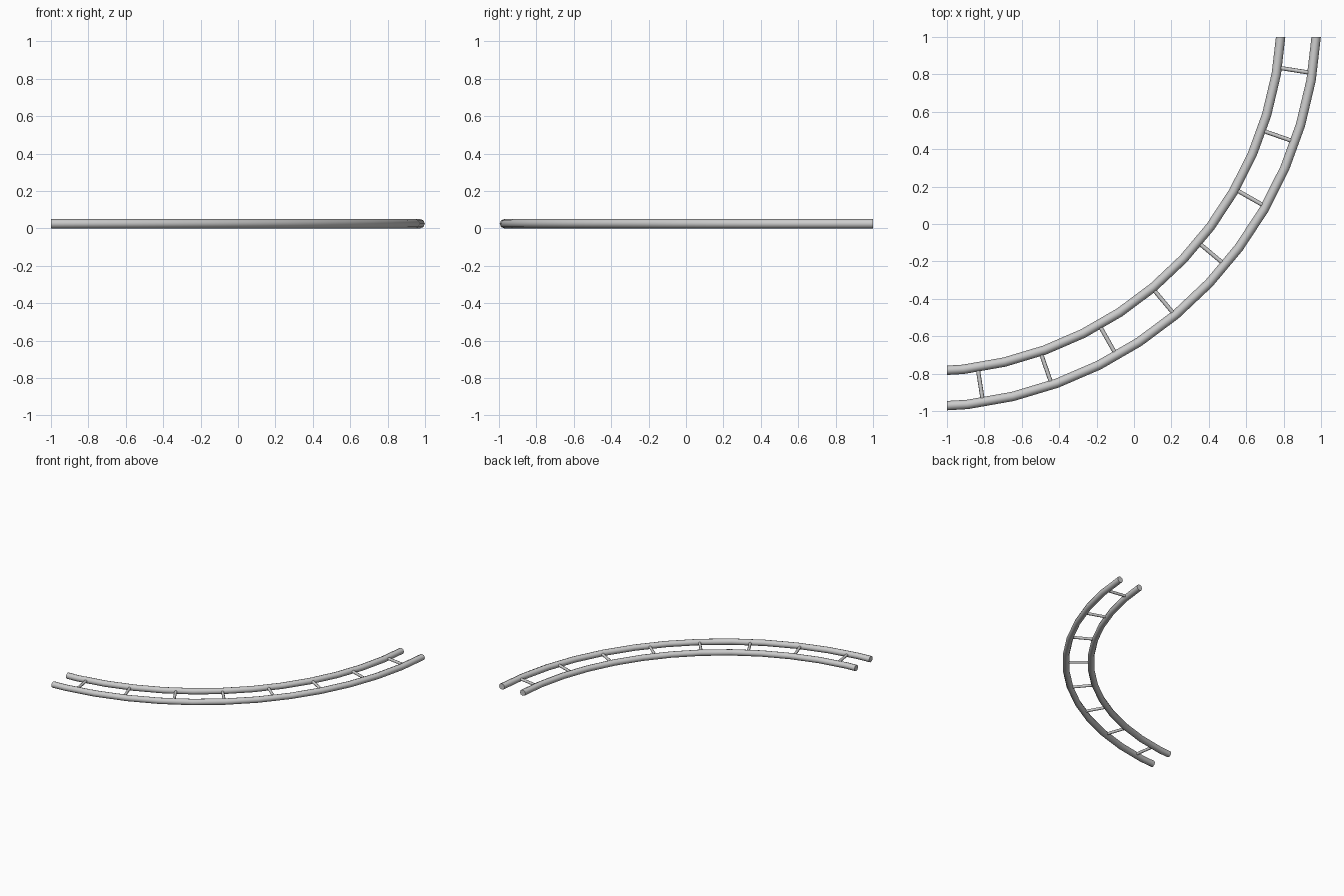
import bpy, bmesh, math
from mathutils import Vector, Matrix

if "Cube" in bpy.data.objects:
    bpy.data.objects.remove(bpy.data.objects["Cube"])

CX, CY, Z = -1.136, 1.136, 0.025      # centre of the bend, height of the tube axis
R_IN, R_OUT = 1.926, 2.115
STEP = math.radians(360 / 54)


def at(r, a):
    return Vector((CX + r * math.cos(a), CY - r * math.sin(a), Z))


def finish(name, bm):
    bmesh.ops.recalc_face_normals(bm, faces=bm.faces)
    me = bpy.data.meshes.new(name)
    bm.to_mesh(me)
    bm.free()
    ob = bpy.data.objects.new(name, me)
    bpy.context.collection.objects.link(ob)
    bpy.ops.object.select_all(action='DESELECT')
    ob.select_set(True)
    bpy.context.view_layer.objects.active = ob
    bpy.ops.object.shade_smooth_by_angle(angle=math.radians(62))
    return ob


def rail(name, r, rad=0.025, sides=8):
    # Tube swept along the bend, trimmed square at both ends
    bm = bmesh.new()
    rings = []
    for i in range(-1, 14):
        a = STEP * (i + 0.5)
        ring = []
        for k in range(sides):
            t = math.tau * k / sides + math.pi / 2
            p = at(r + rad * math.cos(t), a)
            p.z += rad * math.sin(t)
            ring.append(bm.verts.new(p))
        rings.append(ring)
    for A, B in zip(rings, rings[1:]):
        for k in range(sides):
            j = (k + 1) % sides
            bm.faces.new((A[k], A[j], B[j], B[k]))
    for co, no in (((0, 1, 0), (0, 1, 0)), ((-1, 0, 0), (-1, 0, 0))):
        cut = bmesh.ops.bisect_plane(bm, geom=bm.verts[:] + bm.edges[:] + bm.faces[:],
                                     plane_co=co, plane_no=no, clear_outer=True)
        edges = [e for e in cut['geom_cut'] if isinstance(e, bmesh.types.BMEdge)]
        bmesh.ops.contextual_create(bm, geom=edges)
    finish(name, bm)


def rung(name, a, rad=0.011):
    # Thin round bar joining the two rails
    p, q = at(R_IN, a), at(R_OUT, a)
    rot = (q - p).to_track_quat('Z', 'Y').to_matrix().to_4x4()
    bm = bmesh.new()
    bmesh.ops.create_cone(bm, cap_ends=True, segments=8, radius1=rad, radius2=rad,
                          depth=(q - p).length,
                          matrix=Matrix.Translation((p + q) / 2) @ rot)
    finish(name, bm)


rail("inner_rail", R_IN)
rail("outer_rail", R_OUT)
for i in range(8):
    rung(f"rung_{i + 1}", math.radians(45 + (i - 3.5) * 10.3))
